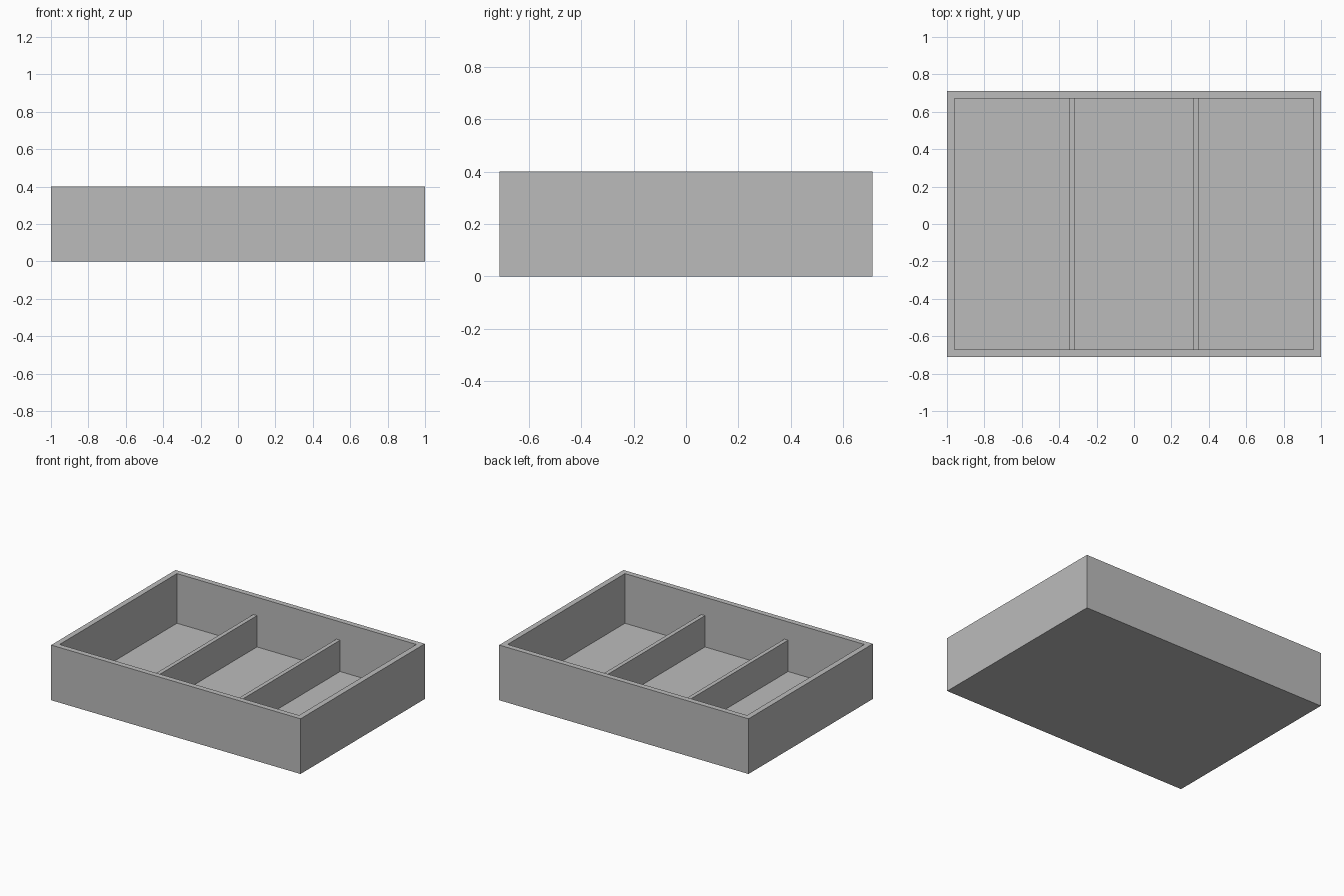
import bpy
import bmesh

WIDTH, DEPTH, HEIGHT = 2.0, 1.424, 0.4
WALL = 0.04
FLOOR = 0.04
DIVIDER_TOP = 0.267
DIVIDER_THICKNESS = 0.03

cube = bpy.data.objects.get("Cube")
if cube:
    bpy.data.objects.remove(cube, do_unlink=True)

grey = bpy.data.materials.new("plain grey")
grey.use_nodes = True
colour = (0.5, 0.5, 0.5, 1.0)
grey.diffuse_color = colour
grey.node_tree.nodes["Principled BSDF"].inputs["Base Color"].default_value = colour


def box_mesh(size, centre):
    bm = bmesh.new()
    bmesh.ops.create_cube(bm, size=1.0)
    bmesh.ops.scale(bm, vec=size, verts=bm.verts)
    bmesh.ops.translate(bm, vec=centre, verts=bm.verts)
    return bm


def add_object(name, bm):
    mesh = bpy.data.meshes.new(name)
    bm.normal_update()
    bm.to_mesh(mesh)
    bm.free()
    mesh.materials.append(grey)
    obj = bpy.data.objects.new(name, mesh)
    bpy.context.collection.objects.link(obj)
    return obj


# Open tray: the top is inset to the wall thickness, then sunk to the floor
bm = box_mesh((WIDTH, DEPTH, HEIGHT), (0, 0, HEIGHT / 2))
bm.normal_update()
top = max(bm.faces, key=lambda f: f.calc_center_median().z)
bmesh.ops.inset_region(bm, faces=[top], thickness=WALL, use_even_offset=True)
well = bmesh.ops.extrude_discrete_faces(bm, faces=[top])["faces"][0]
bmesh.ops.translate(bm, vec=(0, 0, FLOOR - HEIGHT), verts=well.verts)
bmesh.ops.recalc_face_normals(bm, faces=bm.faces)
add_object("tray", bm)

# Two low dividers making three equal compartments
divider_height = DIVIDER_TOP - FLOOR
for side, name in ((-1, "right_divider"), (1, "left_divider")):
    size = (DIVIDER_THICKNESS, DEPTH - 2 * WALL, divider_height)
    centre = (side * WIDTH / 6, 0, FLOOR + divider_height / 2)
    add_object(name, box_mesh(size, centre))
